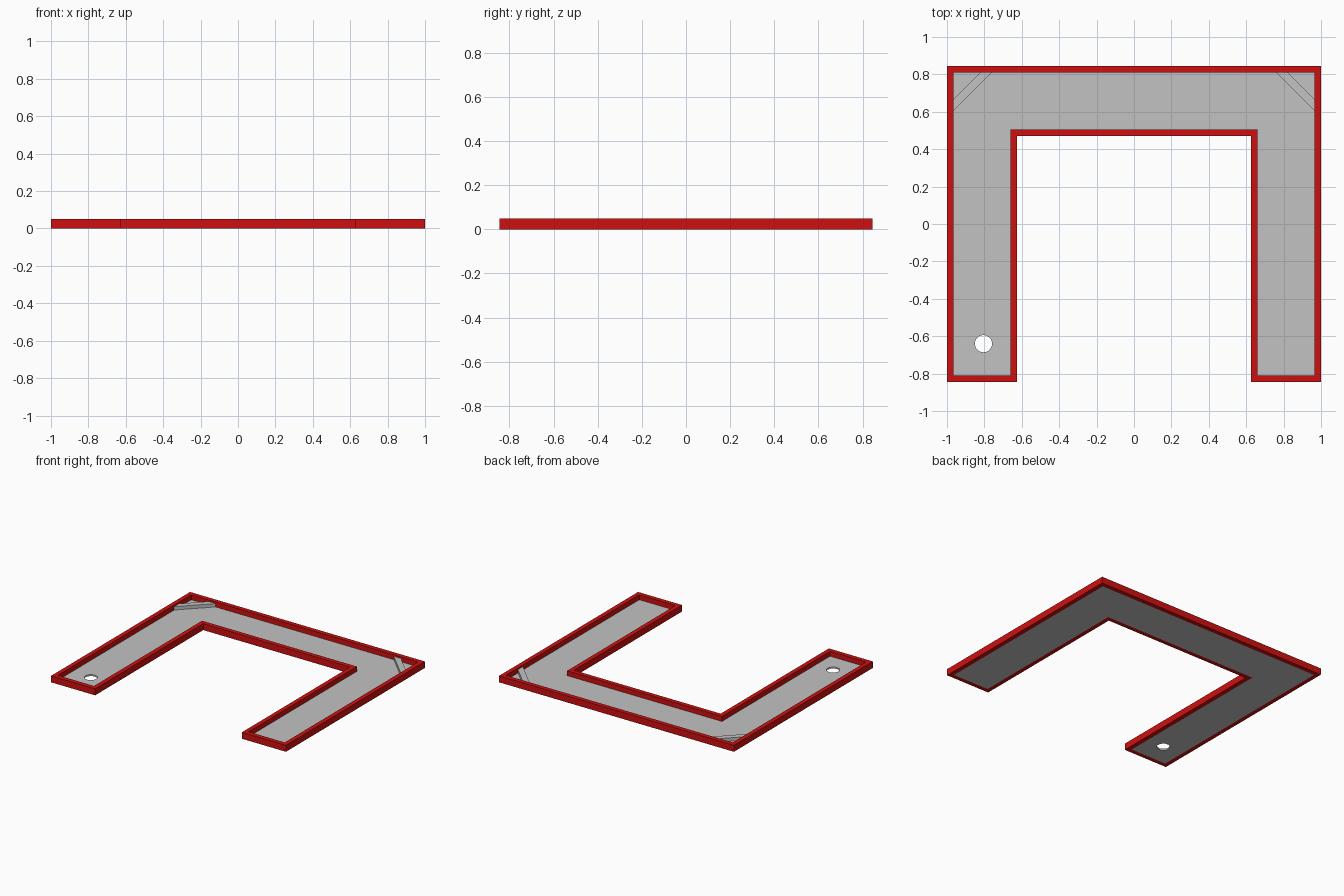
import bpy
import math

cube = bpy.data.objects.get("Cube")
if cube:
    bpy.data.objects.remove(cube, do_unlink=True)


def make_material(name, color):
    mat = bpy.data.materials.new(name)
    mat.use_nodes = True
    mat.diffuse_color = color
    mat.node_tree.nodes["Principled BSDF"].inputs["Base Color"].default_value = color
    return mat


red = make_material("red", (0.62, 0.005, 0.005, 1))
grey = make_material("light grey", (0.54, 0.54, 0.54, 1))

HALF_X, HALF_Y = 1.0, 0.845      # outer footprint
OPEN_X, OPEN_Y = 0.625, 0.47     # opening between the legs
WALL = 0.034                     # rim width
HEIGHT, FLOOR, BRACE_TOP = 0.05, 0.012, 0.038


def u_outline(inset):
    """U-shaped outline moved inwards by the given distance."""
    x, y = HALF_X - inset, HALF_Y - inset
    ox, oy = OPEN_X + inset, OPEN_Y + inset
    half = [(x, -y), (x, y)]
    return ([(ox, oy), (ox, -y)] + half
            + [(-px, py) for px, py in reversed(half)]
            + [(-ox, -y), (-ox, oy)])


def circle(cx, cy, radius, sides=32):
    return [(cx + radius * math.cos(math.tau * i / sides),
             cy + radius * math.sin(math.tau * i / sides)) for i in range(sides)]


def plate(name, loops, bottom, top, mat):
    """Flat part filled between closed loops; inner loops become holes."""
    curve = bpy.data.curves.new(name, "CURVE")
    curve.dimensions = "2D"
    curve.fill_mode = "BOTH"
    curve.extrude = (top - bottom) / 2
    for loop in loops:
        spline = curve.splines.new("POLY")
        spline.points.add(len(loop) - 1)
        for point, (x, y) in zip(spline.points, loop):
            point.co = (x, y, 0, 1)
        spline.use_cyclic_u = True
        spline.use_smooth = False
    curve.materials.append(mat)
    obj = bpy.data.objects.new(name, curve)
    obj.location.z = (top + bottom) / 2
    bpy.context.collection.objects.link(obj)
    bpy.ops.object.select_all(action="DESELECT")
    obj.select_set(True)
    bpy.context.view_layer.objects.active = obj
    bpy.ops.object.convert(target="MESH")
    bpy.ops.object.shade_smooth_by_angle(angle=math.radians(30))
    return obj


# Raised rim and the recessed floor with its round hole
plate("rim", [u_outline(0), u_outline(WALL)], 0, HEIGHT, red)
plate("floor_panel", [u_outline(WALL), circle(-0.805, -0.64, 0.046)], 0, FLOOR, grey)

# Diagonal braces across the two back corners
cx, cy = HALF_X - WALL, HALF_Y - WALL
NEAR, FAR = 0.146, 0.207
for side, name in ((1, "left_corner_brace"), (-1, "right_corner_brace")):
    strip = [(cx, cy - FAR), (cx, cy - NEAR), (cx - NEAR, cy), (cx - FAR, cy)]
    plate(name, [[(side * x, y) for x, y in strip]], FLOOR, BRACE_TOP, grey)
